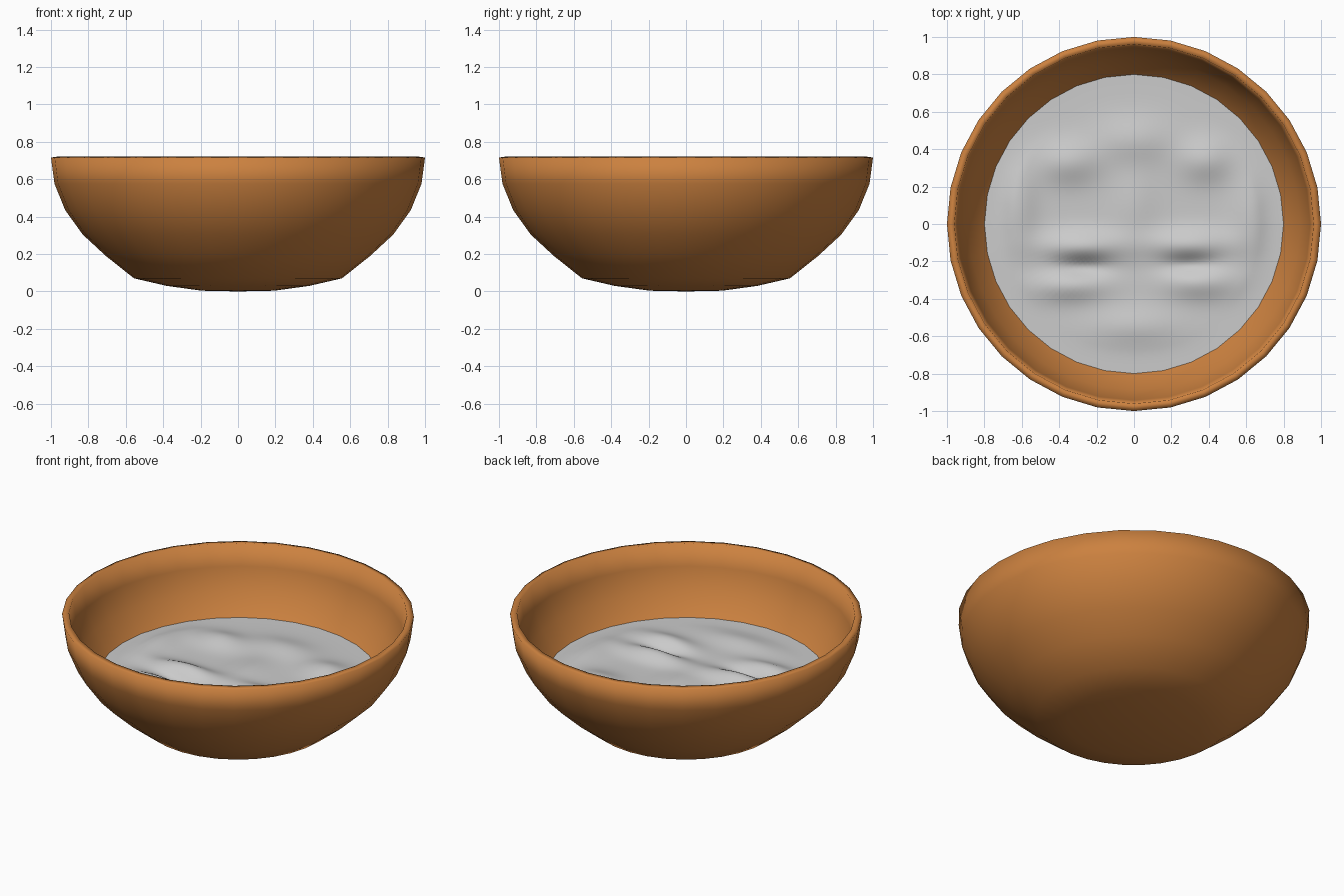
import bpy, bmesh, math

if "Cube" in bpy.data.objects:
    bpy.data.objects.remove(bpy.data.objects["Cube"])

SEG = 32


def material(name, rgb):
    m = bpy.data.materials.new(name)
    m.diffuse_color = (*rgb, 1)
    m.use_nodes = True
    m.node_tree.nodes["Principled BSDF"].inputs["Base Color"].default_value = m.diffuse_color
    return m


def lathe(name, rings, seg):
    """Rings of points round z, first ring collapsed to a centre point.
    rings: list of functions angle -> (x, y, z)."""
    bm = bmesh.new()
    centre = bm.verts.new(rings[0](0))
    prev = None
    for ring in rings[1:]:
        cur = [bm.verts.new(ring(2 * math.pi * i / seg)) for i in range(seg)]
        for i in range(seg):
            j = (i + 1) % seg
            if prev is None:
                bm.faces.new((centre, cur[i], cur[j]))
            else:
                bm.faces.new((prev[i], cur[i], cur[j], prev[j]))
        prev = cur
    me = bpy.data.meshes.new(name)
    bm.to_mesh(me)
    bm.free()
    for p in me.polygons:
        p.use_smooth = True
    ob = bpy.data.objects.new(name, me)
    bpy.context.collection.objects.link(ob)
    return ob


# Bowl: half sphere profile with a flattened foot, thickened inwards
profile = [(0, 0), (0.195, 0.004), (0.383, 0.03), (0.556, 0.07), (0.707, 0.19),
           (0.831, 0.305), (0.924, 0.435), (0.981, 0.575), (1.0, 0.716)]
bowl = lathe("bowl", [lambda a, r=r, z=z: (r * math.cos(a), r * math.sin(a), z)
                      for r, z in profile], SEG)
bowl.data.flip_normals() if bowl.data.polygons[0].normal.z > 0 else None
solid = bowl.modifiers.new("wall", 'SOLIDIFY')
solid.thickness = 0.04
solid.offset = -1
bowl.data.materials.append(material("clay", (0.60, 0.22, 0.05)))

# Lumpy filling: mounds and dips (x, y, width x, width y, height)
lumps = [(-0.28, -0.12, 0.22, 0.08, 0.05), (0.3, -0.11, 0.22, 0.08, 0.045),
         (-0.27, -0.23, 0.14, 0.05, -0.03), (0.3, -0.22, 0.14, 0.05, -0.03),
         (-0.35, -0.33, 0.2, 0.08, 0.04), (0.35, -0.31, 0.2, 0.09, 0.04),
         (-0.35, 0.33, 0.16, 0.11, 0.04), (0.38, 0.34, 0.14, 0.11, 0.04),
         (0.0, 0.45, 0.2, 0.12, 0.03), (0.0, -0.55, 0.25, 0.1, 0.025),
         (0.0, 0.1, 0.12, 0.2, 0.02), (-0.62, 0.1, 0.1, 0.25, 0.035),
         (0.62, 0.05, 0.1, 0.25, 0.03)]
STEP = 2 * math.pi / SEG


def filling_point(a, t):
    # straight-sided outline matching the bowl's facets
    r = 0.8 * t * math.cos(STEP / 2) / math.cos(a % STEP - STEP / 2)
    x, y = r * math.cos(a), r * math.sin(a)
    h = sum(k * math.exp(-((x - cx) / w) ** 2 - ((y - cy) / d) ** 2)
            for cx, cy, w, d, k in lumps)
    return (x, y, 0.33 + h * min(1, (1 - t) * 6))


N = 40
lathe("filling", [lambda a, t=i / N: filling_point(a, t) for i in range(N + 1)], 128)
